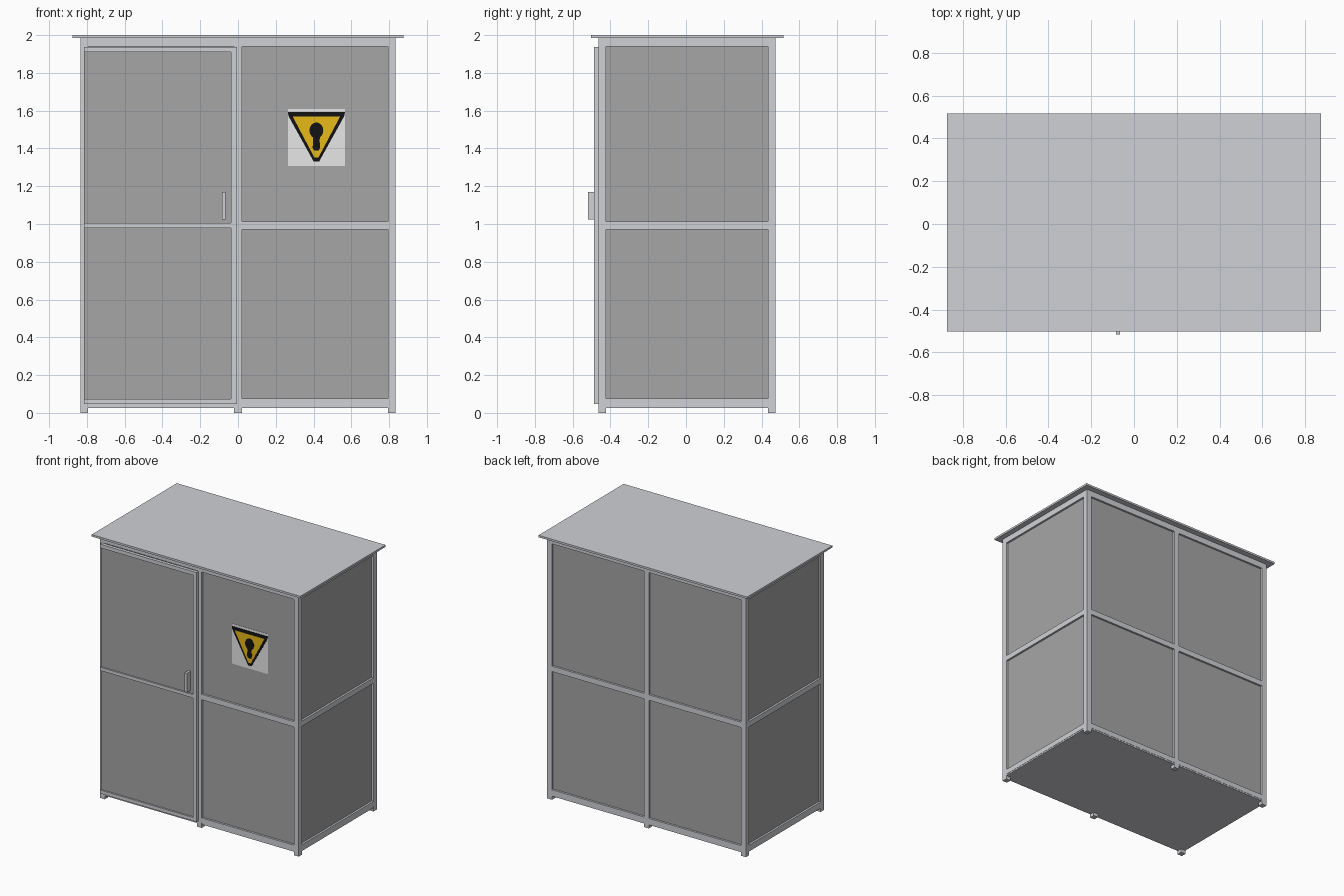
import bpy
import bmesh
import math

cube = bpy.data.objects.get("Cube")
if cube:
    bpy.data.objects.remove(cube, do_unlink=True)


def material(name, r, g, b):
    m = bpy.data.materials.new(name)
    m.use_nodes = True
    m.diffuse_color = (r, g, b, 1)
    m.node_tree.nodes["Principled BSDF"].inputs["Base Color"].default_value = (r, g, b, 1)
    return m


steel = material("light steel", 0.63, 0.64, 0.675)
sheet = material("grey sheet", 0.38, 0.38, 0.38)
white = material("sign white", 0.93, 0.93, 0.93)
yellow = material("sign yellow", 0.93, 0.57, 0.01)
black = material("sign black", 0.006, 0.006, 0.006)


def finish(name, bm, mat):
    bmesh.ops.recalc_face_normals(bm, faces=bm.faces)
    me = bpy.data.meshes.new(name)
    bm.to_mesh(me)
    bm.free()
    me.materials.append(mat)
    ob = bpy.data.objects.new(name, me)
    bpy.context.collection.objects.link(ob)
    return ob


def box(name, xs, ys, zs, mat):
    bm = bmesh.new()
    bmesh.ops.create_cube(bm, size=1)
    for v in bm.verts:
        for axis, (lo, hi) in enumerate((xs, ys, zs)):
            v.co[axis] = hi if v.co[axis] > 0 else lo
    return finish(name, bm, mat)


def plate(name, points, front, back, mat):
    """Flat outline in x and z, thickened along y."""
    bm = bmesh.new()
    face = bm.faces.new([bm.verts.new((x, front, z)) for x, z in points])
    ext = bmesh.ops.extrude_face_region(bm, geom=[face])
    for v in ext["geom"]:
        if isinstance(v, bmesh.types.BMVert):
            v.co.y = back
    return finish(name, bm, mat)


# Main dimensions
SIDE, FRONT, BACK = 0.833, -0.463, 0.473
TUBE, INSET, SKIN = 0.04, 0.015, 0.01
FLOOR, CEILING = 0.037, 1.985
RAILS = {"bottom": (FLOOR, 0.076), "middle": (0.972, 1.013), "top": (1.94, CEILING)}
inner = SIDE - TUBE
half = TUBE / 2
depth = (FRONT + TUBE, BACK - TUBE)
front_row, back_row = (FRONT, FRONT + TUBE), (BACK - TUBE, BACK)
bays = {"right": (-inner, -half), "left": (half, inner)}

# Posts, which double as feet
for row, ys in (("front", front_row), ("back", back_row)):
    for side, x in (("right", -SIDE + half), ("middle", 0), ("left", SIDE - half)):
        box(f"{row}_{side}_post", (x - half, x + half), ys, (0, CEILING), steel)

# Horizontal rails; the door bay has no middle rail
for level, zs in RAILS.items():
    for bay, xs in bays.items():
        box(f"back_{bay}_{level}_rail", xs, back_row, zs, steel)
        if (bay, level) != ("right", "middle"):
            box(f"front_{bay}_{level}_rail", xs, front_row, zs, steel)
    for side, s in (("right", -1), ("left", 1)):
        box(f"{side}_side_{level}_rail", sorted((s * inner, s * SIDE)), depth, zs, steel)

# Recessed wall sheets
for low, high in (("bottom", "middle"), ("middle", "top")):
    zs = (RAILS[low][1], RAILS[high][0])
    tag = "lower" if low == "bottom" else "upper"
    for bay, xs in bays.items():
        box(f"back_{bay}_{tag}_panel", xs, (BACK - INSET - SKIN, BACK - INSET), zs, sheet)
    box(f"front_{tag}_panel", bays["left"], (FRONT + INSET, FRONT + INSET + SKIN), zs, sheet)
    for side, s in (("right", -1), ("left", 1)):
        out = SIDE - INSET
        box(f"{side}_side_{tag}_panel", sorted((s * out, s * (out - SKIN))), depth, zs, sheet)

# Floor and roof
box("floor", (-SIDE + 0.002, SIDE - 0.002), (FRONT + 0.002, BACK - 0.002), (0.026, FLOOR), steel)
box("roof", (-0.875, 0.875), (-0.503, 0.517), (CEILING, 2), steel)

# Door with its frame and handle
door_left, door_right, stile = -0.006, -0.815, -0.036
door_front, door_back = -0.488, FRONT
box("door_stile", (stile, door_left), (door_front, door_back), (0.048, 1.938), steel)
for level, zs in (("bottom", (0.048, 0.074)), ("middle", (0.98, 1.005)), ("top", (1.91, 1.938))):
    box(f"door_{level}_rail", (door_right, stile), (door_front, door_back), zs, steel)
for tag, zs in (("lower", (0.074, 0.98)), ("upper", (1.005, 1.91))):
    box(f"door_{tag}_panel", (door_right, stile), (-0.476, door_back), zs, sheet)
box("door_handle", (-0.085, -0.065), (-0.518, -0.476), (1.025, 1.17), steel)

# Warning sign in thin layers
wall = FRONT + INSET
mid = 0.415
plate("sign_board", [(0.265, 1.307), (0.567, 1.307), (0.567, 1.61), (0.265, 1.61)],
      wall - 0.002, wall, white)


def mirrored(points):
    return [(mid - x, z) for x, z in points] + [(mid + x, z) for x, z in reversed(points)]


plate("sign_border", mirrored([(0.151, 1.592), (0.148, 1.572), (0.014, 1.33)]),
      wall - 0.004, wall - 0.002, black)
plate("sign_triangle", mirrored([(0.125, 1.568), (0.011, 1.352)]),
      wall - 0.006, wall - 0.004, yellow)

# Exclamation shape: round head narrowing to a short stem
head = []
for i in range(13):
    a = math.radians(90 - i * 12.5)
    head.append((0.036 * math.cos(a) + 0.0005, 1.495 + 0.042 * math.sin(a)))
plate("sign_mark", mirrored(head + [(0.017, 1.44), (0.02, 1.405), (0.012, 1.388)]),
      wall - 0.008, wall - 0.006, black)
